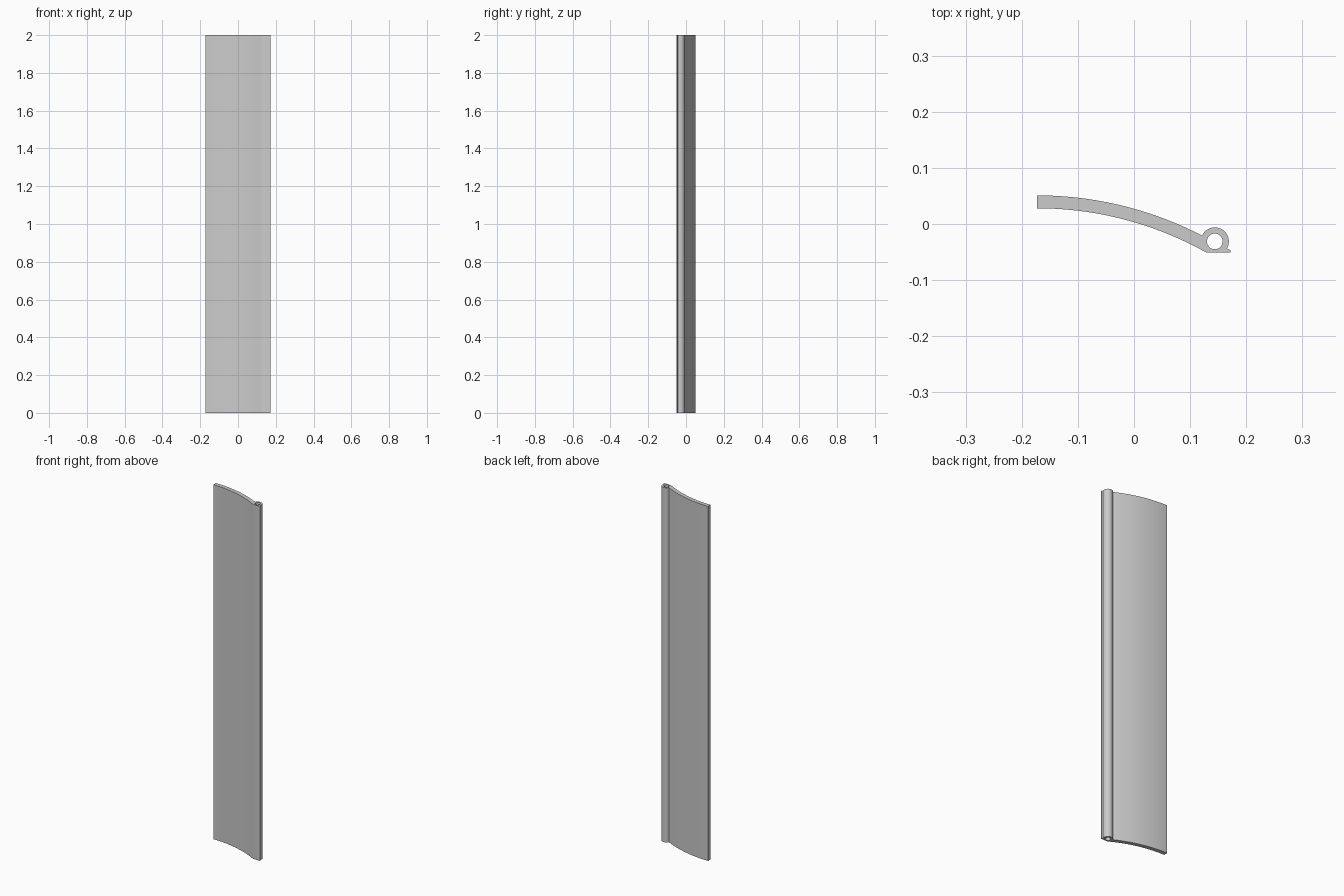
import bpy, bmesh
from math import cos, sin, radians

cube = bpy.data.objects.get("Cube")
if cube:
    bpy.data.objects.remove(cube, do_unlink=True)

HEIGHT = 2.0
BLADE_CENTRE = (-0.173, -0.589)
TUBE_CENTRE = (0.144, -0.031)


def arc(centre, radius, start, end, steps):
    """Points along an arc, angles in degrees."""
    angles = [radians(start + (end - start) * i / steps) for i in range(steps + 1)]
    return [(centre[0] + radius * cos(a), centre[1] + radius * sin(a)) for a in angles]


def add_loop(bm, points):
    verts = [bm.verts.new((x, y, 0)) for x, y in points]
    return [bm.edges.new((v, verts[i - 1])) for i, v in enumerate(verts)]


# Cross-section: curved blade, round tube and small foot lip
outline = arc(BLADE_CENTRE, 0.64, 90, 62.7, 24)
outline += arc(TUBE_CENTRE, 0.025, 152, -30, 24)
outline += [(0.172, -0.047), (0.172, -0.051)]
outline += arc(BLADE_CENTRE, 0.617, 60.7, 90, 24)

# Bore through the tube
bore = arc(TUBE_CENTRE, 0.014, 0, 350, 35)

bm = bmesh.new()
edges = add_loop(bm, outline) + add_loop(bm, bore)
bmesh.ops.triangle_fill(bm, edges=edges, use_beauty=True, normal=(0, 0, 1))
extruded = bmesh.ops.extrude_face_region(bm, geom=bm.faces[:], use_keep_orig=True)
top_verts = [g for g in extruded["geom"] if isinstance(g, bmesh.types.BMVert)]
bmesh.ops.translate(bm, verts=top_verts, vec=(0, 0, HEIGHT))
bmesh.ops.recalc_face_normals(bm, faces=bm.faces[:])

mesh = bpy.data.meshes.new("curved_slat")
bm.to_mesh(mesh)
bm.free()
slat = bpy.data.objects.new("curved_slat", mesh)
bpy.context.collection.objects.link(slat)

# Plain grey finish
grey = bpy.data.materials.new("light_grey")
grey.use_nodes = True
colour = (0.6, 0.6, 0.6, 1)
grey.diffuse_color = colour
for node in grey.node_tree.nodes:
    if node.type == "BSDF_PRINCIPLED":
        node.inputs["Base Color"].default_value = colour
mesh.materials.append(grey)

# Smooth curves with crisp ends and corners
bpy.ops.object.select_all(action="DESELECT")
slat.select_set(True)
bpy.context.view_layer.objects.active = slat
bpy.ops.object.shade_smooth_by_angle(angle=radians(30))
